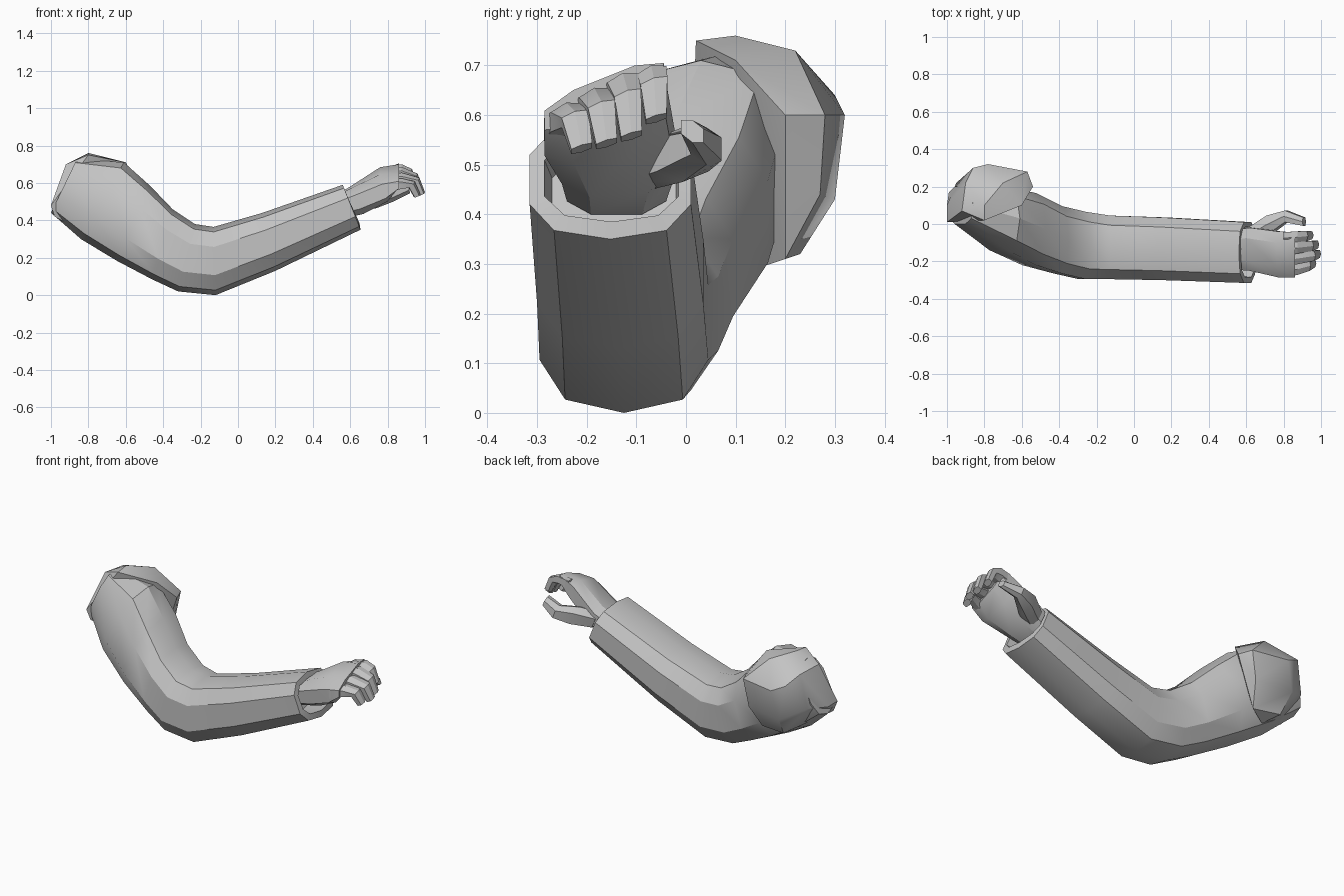
import bpy, bmesh, math
from mathutils import Vector

cube = bpy.data.objects.get("Cube")
if cube:
    bpy.data.objects.remove(cube)

grey = bpy.data.materials.new("plain_grey")
grey.use_nodes = True
grey.diffuse_color = (0.55, 0.55, 0.55, 1)
grey.node_tree.nodes["Principled BSDF"].inputs["Base Color"].default_value = (0.55, 0.55, 0.55, 1)


def finish(bm, name, angle):
    bmesh.ops.recalc_face_normals(bm, faces=bm.faces)
    mesh = bpy.data.meshes.new(name)
    bm.to_mesh(mesh)
    bm.free()
    mesh.materials.append(grey)
    obj = bpy.data.objects.new(name, mesh)
    bpy.context.collection.objects.link(obj)
    bpy.ops.object.select_all(action='DESELECT')
    obj.select_set(True)
    bpy.context.view_layer.objects.active = obj
    bpy.ops.object.shade_smooth_by_angle(angle=math.radians(angle))
    return obj


def loft(name, rings, sides=10, power=0.75, angle=30):
    """Each ring: top x, top z, bottom x, bottom z, y min, y max, roll slope."""
    bm = bmesh.new()
    loops = []
    for tx, tz, bx, bz, y0, y1, roll in rings:
        mid = Vector(((tx + bx) / 2, (y0 + y1) / 2, (tz + bz) / 2))
        up = Vector(((tx - bx) / 2, 0, (tz - bz) / 2))
        side = Vector((0, (y1 - y0) / 2, roll * (y1 - y0) / 2))
        loop = []
        for i in range(sides):
            a = math.tau * (i + 0.5) / sides
            c, s = math.cos(a), math.sin(a)
            # normalise so the ring reaches its full height and width
            top = max(abs(math.sin(math.tau * (k + 0.5) / sides)) for k in range(sides))
            wide = max(abs(math.cos(math.tau * (k + 0.5) / sides)) for k in range(sides))
            c = math.copysign(abs(c / wide) ** power, c)
            s = math.copysign(abs(s / top) ** power, s)
            loop.append(bm.verts.new(mid + side * c + up * s))
        loops.append(loop)
    for a, b in zip(loops, loops[1:]):
        for i in range(sides):
            j = (i + 1) % sides
            bm.faces.new((a[i], a[j], b[j], b[i]))
    bm.faces.new(loops[0])
    bm.faces.new(loops[-1])
    return finish(bm, name, angle)


# Sleeve: upper arm, elbow, forearm and turned-in hollow cuff
loft("sleeve", [
    (-0.86, 0.73, -1.0, 0.44, 0.0, 0.2, 0),
    (-0.61, 0.71, -0.84, 0.30, -0.14, 0.2, 0),
    (-0.47, 0.585, -0.65, 0.185, -0.22, 0.165, 0),
    (-0.35, 0.46, -0.46, 0.085, -0.265, 0.095, 0),
    (-0.23, 0.38, -0.32, 0.02, -0.295, 0.065, 0),
    (-0.13, 0.365, -0.12, 0.0, -0.295, 0.045, 0),
    (0.13, 0.44, 0.2, 0.13, -0.3, 0.035, 0),
    (0.56, 0.59, 0.655, 0.35, -0.315, 0.01, 0),
    (0.57, 0.56, 0.65, 0.385, -0.285, -0.015, 0),
    (0.46, 0.52, 0.53, 0.36, -0.27, -0.02, 0),
], sides=10)

# Rounded shoulder mass that folds over the back of the upper arm
bm = bmesh.new()
for p in [(-1, 0.01, 0.48), (-1, 0.1, 0.48), (-0.98, 0.02, 0.42), (-0.92, 0.07, 0.70),
          (-0.9, 0.22, 0.69), (-0.95, 0.22, 0.5), (-0.8, 0.02, 0.75), (-0.8, 0.1, 0.76),
          (-0.7, 0.22, 0.73), (-0.6, 0.1, 0.71), (-0.86, 0.3, 0.64), (-0.78, 0.32, 0.6),
          (-0.57, 0.28, 0.6), (-0.54, 0.2, 0.6), (-0.82, 0.3, 0.43), (-0.6, 0.27, 0.44),
          (-0.8, 0.23, 0.32), (-0.64, 0.2, 0.31), (-0.75, 0.14, 0.29)]:
    bm.verts.new(p)
bmesh.ops.convex_hull(bm, input=bm.verts)
finish(bm, "shoulder", 30)

# Wrist and palm, rolled so the little-finger side sits lower
loft("palm", [
    (0.48, 0.51, 0.52, 0.40, -0.24, -0.04, 0),
    (0.60, 0.575, 0.67, 0.44, -0.25, -0.02, 0.1),
    (0.76, 0.665, 0.80, 0.52, -0.285, -0.04, 0.3),
    (0.86, 0.675, 0.86, 0.60, -0.285, -0.045, 0.4),
], sides=8)

# Four curled fingers: base y, tip y, knuckle z, tip x, tip z
fingers = {"index_finger": (-0.075, -0.06, 0.70, 0.96, 0.59),
           "middle_finger": (-0.135, -0.11, 0.685, 0.99, 0.555),
           "ring_finger": (-0.195, -0.16, 0.655, 1.0, 0.54),
           "little_finger": (-0.255, -0.21, 0.625, 0.975, 0.53)}
for name, (yb, yt, zk, xt, zt) in fingers.items():
    rings = []
    for t, tx, tz, bx, bz, half in [
            (0, 0.80, zk - 0.01, 0.80, zk - 0.08, 0.031),
            (0.3, 0.875, zk, 0.86, zk - 0.06, 0.031),
            (0.7, xt - 0.03, (zk + zt) / 2 + 0.03, xt - 0.065, (zk + zt) / 2, 0.027),
            (1, xt, zt + 0.01, xt - 0.035, zt - 0.005, 0.021)]:
        y = yb + (yt - yb) * t
        rings.append((tx, tz, bx, bz, y - half, y + half, 0.3))
    loft(name, rings, sides=6, power=0.6, angle=25)

# Thumb arching along the back side of the palm
loft("thumb", [
    (0.60, 0.54, 0.64, 0.45, -0.12, -0.02, 0),
    (0.70, 0.575, 0.74, 0.465, -0.06, 0.045, 0),
    (0.80, 0.575, 0.83, 0.50, 0.01, 0.072, -0.2),
    (0.90, 0.59, 0.92, 0.545, -0.01, 0.035, -0.4),
], sides=6, power=0.7)
